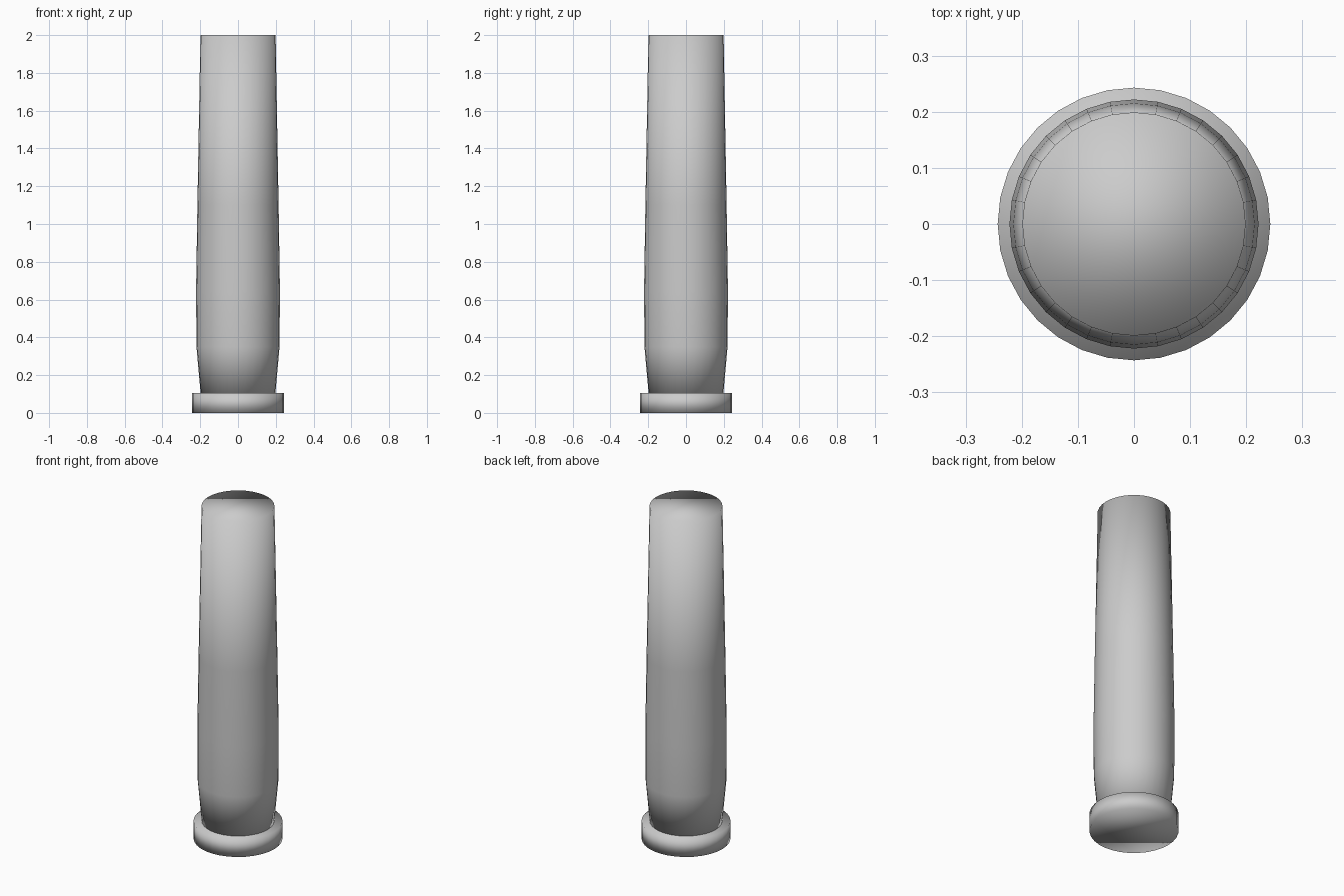
import bpy, bmesh
from math import cos, sin, tau

if "Cube" in bpy.data.objects:
    bpy.data.objects.remove(bpy.data.objects["Cube"])

SIDES = 32


def lathe(name, profile):
    """Closed round part from (radius, z) rings, smooth shaded."""
    bm = bmesh.new()
    rings = [[bm.verts.new((r * cos(tau * i / SIDES), r * sin(tau * i / SIDES), z))
              for i in range(SIDES)] for r, z in profile]
    for a, b in zip(rings, rings[1:]):
        for i in range(SIDES):
            j = (i + 1) % SIDES
            bm.faces.new((a[i], a[j], b[j], b[i]))
    bm.faces.new(rings[0][::-1])
    bm.faces.new(rings[-1])
    for f in bm.faces:
        f.smooth = True
    mesh = bpy.data.meshes.new(name)
    bm.to_mesh(mesh)
    bm.free()
    obj = bpy.data.objects.new(name, mesh)
    bpy.context.collection.objects.link(obj)
    return obj


# Low round plinth
lathe("column_base", [(0.243, 0), (0.243, 0.105)])

# Shaft: narrow foot, slight bulge, long taper to the top
lathe("column_shaft", [(0.198, 0.105), (0.22, 0.35), (0.222, 0.65),
                       (0.215, 1.1), (0.199, 2.0)])
